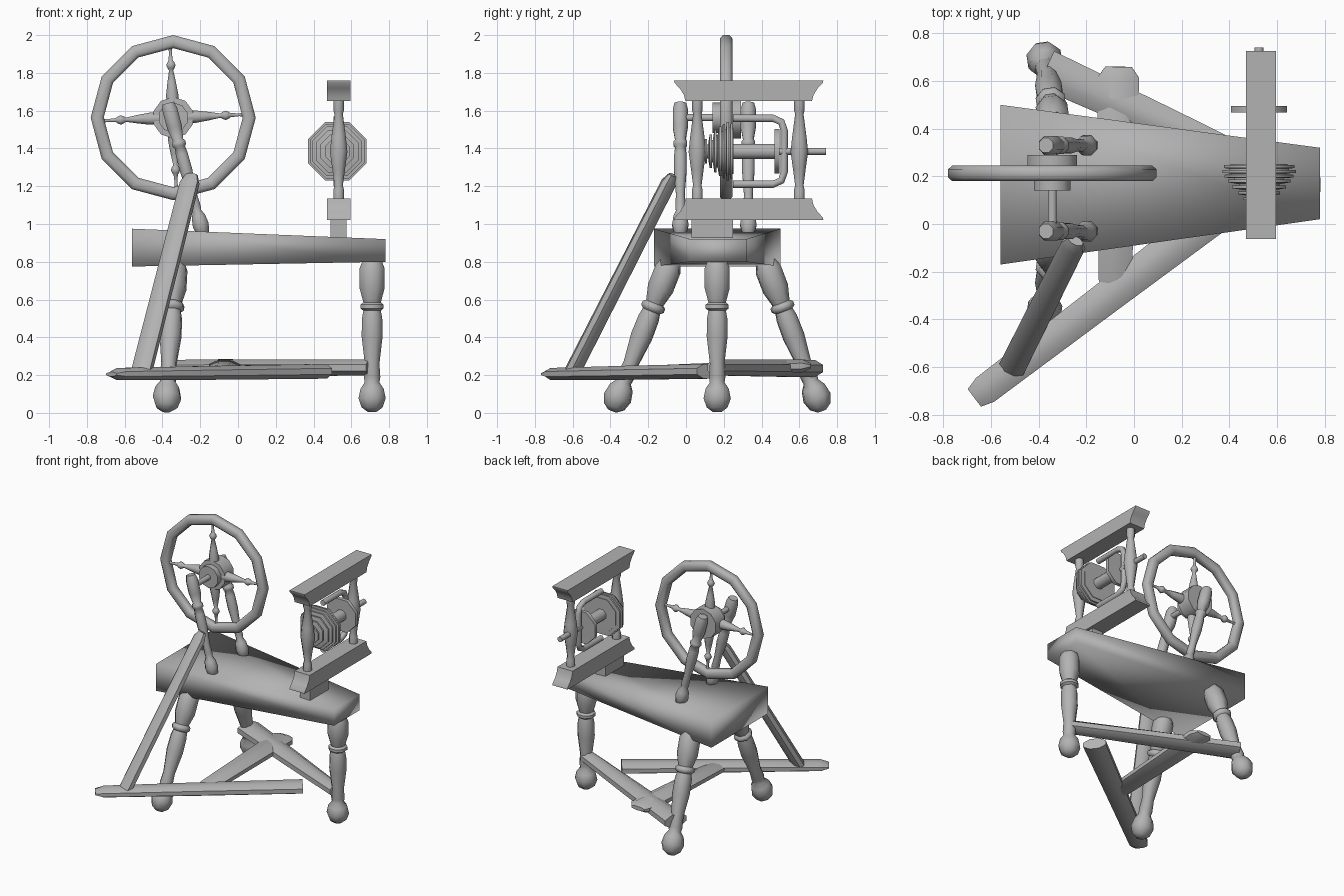
import bpy, bmesh, math
from mathutils import Vector

if "Cube" in bpy.data.objects:
    bpy.data.objects.remove(bpy.data.objects["Cube"])

grey = bpy.data.materials.new("grey")
grey.diffuse_color = (0.45, 0.45, 0.45, 1)
grey.use_nodes = True
grey.node_tree.nodes["Principled BSDF"].inputs["Base Color"].default_value = grey.diffuse_color


def finish(name, bm, angle=None):
    bmesh.ops.recalc_face_normals(bm, faces=bm.faces)
    me = bpy.data.meshes.new(name)
    bm.to_mesh(me)
    bm.free()
    ob = bpy.data.objects.new(name, me)
    bpy.context.collection.objects.link(ob)
    me.materials.append(grey)
    bpy.ops.object.select_all(action='DESELECT')
    ob.select_set(True)
    bpy.context.view_layer.objects.active = ob
    if angle:
        bpy.ops.object.shade_smooth_by_angle(angle=math.radians(angle))
    else:
        bpy.ops.object.shade_smooth()
    return ob


def skin(bm, rings, closed=False):
    """Bridge equal rings of vertices, then cap the ends."""
    n = len(rings[0])
    pairs = list(zip(rings, rings[1:])) + ([(rings[-1], rings[0])] if closed else [])
    for a, b in pairs:
        for i in range(n):
            j = (i + 1) % n
            bm.faces.new((a[i], a[j], b[j], b[i]))
    if not closed:
        bm.faces.new(rings[0])
        bm.faces.new(rings[-1])


def turned(name, p0, p1, profile, sides=8, scale=1.0, angle=50, phase=0.5):
    """Loft of (fraction, width radius[, height radius]) along p0 to p1."""
    p0, p1 = Vector(p0), Vector(p1)
    d = (p1 - p0).normalized()
    ref = Vector((0, 1, 0)) if abs(d.z) > 0.95 else Vector((0, 0, 1))
    side = d.cross(ref).normalized()
    up = side.cross(d)
    bm = bmesh.new()
    rings = []
    for t, w, *h in profile:
        h = h[0] if h else w
        c = p0.lerp(p1, t)
        ring = []
        for i in range(sides):
            a = math.tau * (i + phase) / sides
            ring.append(bm.verts.new(c + side * (w * scale * math.cos(a)) + up * (h * scale * math.sin(a))))
        rings.append(ring)
    skin(bm, rings)
    return finish(name, bm, angle)


# Tapered seat
bm = bmesh.new()
skin(bm, [[bm.verts.new(v) for v in ((x, y0, z0), (x, y1, z0), (x, y1, z1), (x, y0, z1))]
          for x, y0, y1, z0, z1 in ((-0.56, -0.17, 0.50, 0.775, 0.975), (0.78, 0.02, 0.32, 0.80, 0.92))])
finish("seat", bm)

# Turned legs and wheel posts share one profile
LEG = [(0, 0.025), (0.03, 0.06), (0.09, 0.078), (0.155, 0.066), (0.195, 0.042), (0.23, 0.047),
       (0.32, 0.042), (0.5, 0.06), (0.62, 0.058), (0.67, 0.05), (0.685, 0.066), (0.71, 0.066),
       (0.725, 0.05), (0.82, 0.072), (0.95, 0.072), (1.0, 0.055)]
turned("front_leg", (0.71, 0.165, 0.005), (0.71, 0.165, 0.805), LEG)
turned("back_leg_left", (-0.38, -0.39, 0.01), (-0.335, -0.08, 0.8), LEG)
turned("back_leg_right", (-0.38, 0.72, 0.01), (-0.335, 0.42, 0.8), LEG)
for label, y in (("front", -0.03), ("rear", 0.33)):
    turned("wheel_post_" + label, (-0.18, y, 0.93), (-0.37, y, 1.64), LEG, scale=0.6)

# Treadle bars and the slanting rod
turned("treadle_bar", (-0.67, -0.73, 0.205), (0.45, 0.12, 0.22),
       [(0, 0.05, 0.012), (0.04, 0.068, 0.035), (0.5, 0.075, 0.04), (1, 0.085, 0.042)])
turned("stretcher", (-0.37, 0.65, 0.235), (0.70, 0.16, 0.24),
       [(0, 0.09, 0.05), (0.5, 0.075, 0.048), (1, 0.055, 0.045)])
turned("treadle_cross_bar", (-0.08, -0.28, 0.215), (-0.065, 0.66, 0.25),
       [(0, 0.06, 0.015), (0.05, 0.075, 0.035), (0.95, 0.095, 0.04), (1, 0.06, 0.015)])
turned("connecting_rod", (-0.51, -0.60, 0.22), (-0.245, -0.07, 1.26),
       [(0, 0.06, 0.04), (0.96, 0.056, 0.038), (1, 0.035, 0.02)])

# Twelve-sided wheel rim
CX, CZ = -0.343, 1.563
bm = bmesh.new()
rings = []
for k in range(12):
    a = math.tau * k / 12
    rings.append([bm.verts.new((CX + r * math.cos(a), y, CZ + r * math.sin(a)))
                  for r, y in ((0.368, 0.195), (0.385, 0.18), (0.42, 0.18), (0.437, 0.195),
                               (0.437, 0.23), (0.42, 0.245), (0.385, 0.245), (0.368, 0.23))])
skin(bm, rings, True)
finish("wheel_rim", bm)

# Hub, axle and four turned spokes
turned("wheel_hub", (CX, 0.14, CZ), (CX, 0.29, CZ),
       [(0, 0.08), (0.27, 0.08), (0.28, 0.11), (1, 0.11)], sides=10)
turned("wheel_axle", (CX, -0.03, CZ), (CX, 0.34, CZ), [(0, 0.02), (1, 0.02)])
for k in range(4):
    a = math.radians(2.5 + 90 * k)
    turned("spoke_%d" % (k + 1), (CX, 0.2125, CZ),
           (CX + 0.38 * math.cos(a), 0.2125, CZ + 0.38 * math.sin(a)),
           [(0, 0.035), (0.32, 0.035), (0.5, 0.024), (0.66, 0.012), (0.69, 0.02), (0.73, 0.027),
            (0.77, 0.02), (0.8, 0.012), (0.92, 0.008), (1, 0.014)])


# Flyer frame: two bars with hollowed flared ends, flare away from the middle
def frame_bar(name, z_wide, z_narrow):
    half = [(0.395, 0), (0.393, 0.12), (0.365, 0.38), (0.343, 0.7), (0.335, 1)]
    outline = [(s * w, t) for s, pts in ((1, half), (-1, half[::-1])) for w, t in pts]
    bm = bmesh.new()
    skin(bm, [[bm.verts.new((x, 0.332 + w, z_wide + t * (z_narrow - z_wide))) for w, t in outline]
              for x in (0.47, 0.595)])
    finish(name, bm, 40)


frame_bar("frame_bar_lower", 1.02, 1.135)
frame_bar("frame_bar_upper", 1.76, 1.65)

# Block joining the frame to the seat
bm = bmesh.new()
skin(bm, [[bm.verts.new((x, y, z)) for x, y in ((0.49, 0.03), (0.575, 0.03), (0.575, 0.25), (0.49, 0.25))]
          for z in (0.88, 1.03)])
finish("frame_block", bm, 40)

# Turned uprights between the bars
for label, y in (("front", 0.06), ("rear", 0.60)):
    turned("upright_" + label, (0.533, y, 1.13), (0.533, y, 1.655),
           [(0, 0.03), (0.1, 0.03), (0.14, 0.024), (0.3, 0.036), (0.48, 0.05), (0.62, 0.042),
            (0.86, 0.024), (0.9, 0.03), (1, 0.03)])

# Stepped pulley, bobbin and spindle on one axis
FX, FZ = 0.525, 1.385
steps = [(0.10, 0.07), (0.125, 0.095), (0.15, 0.122), (0.175, 0.142), (0.195, 0.157), (0.215, 0.167), (0.235, 0.16)]
profile = []
for y, r in steps:
    t = (y - 0.10) / 0.155
    profile += [(t, r), (t + 0.075, r), (t + 0.08, r - 0.03), (t + 0.11, r - 0.03)]
turned("pulley", (FX, 0.10, FZ), (FX, 0.255, FZ), profile, angle=46)
turned("bobbin_core", (FX, 0.24, FZ), (FX, 0.48, FZ), [(0, 0.043), (1, 0.043)])
turned("bobbin_disc", (FX, 0.468, FZ), (FX, 0.495, FZ), [(0, 0.127), (1, 0.127)])
turned("spindle", (FX, 0.05, FZ), (FX, 0.74, FZ), [(0, 0.02), (1, 0.02)])

# U-shaped flyer bent round the bobbin
path = [(0.25, 0.175), (0.46, 0.175), (0.505, 0.155), (0.52, 0.11)]
path += [(y, -z) for y, z in path[::-1]]
bm = bmesh.new()
rings = []
for i, (y, z) in enumerate(path):
    a, b = path[max(i - 1, 0)], path[min(i + 1, len(path) - 1)]
    d = Vector((b[0] - a[0], b[1] - a[1])).normalized()
    ring = []
    for k in range(8):
        q = math.tau * (k + 0.5) / 8
        s = 0.021 * math.cos(q)
        ring.append(bm.verts.new((FX + 0.021 * math.sin(q), y - d.y * s, FZ + z + d.x * s)))
    rings.append(ring)
skin(bm, rings)
finish("flyer", bm, 50)
